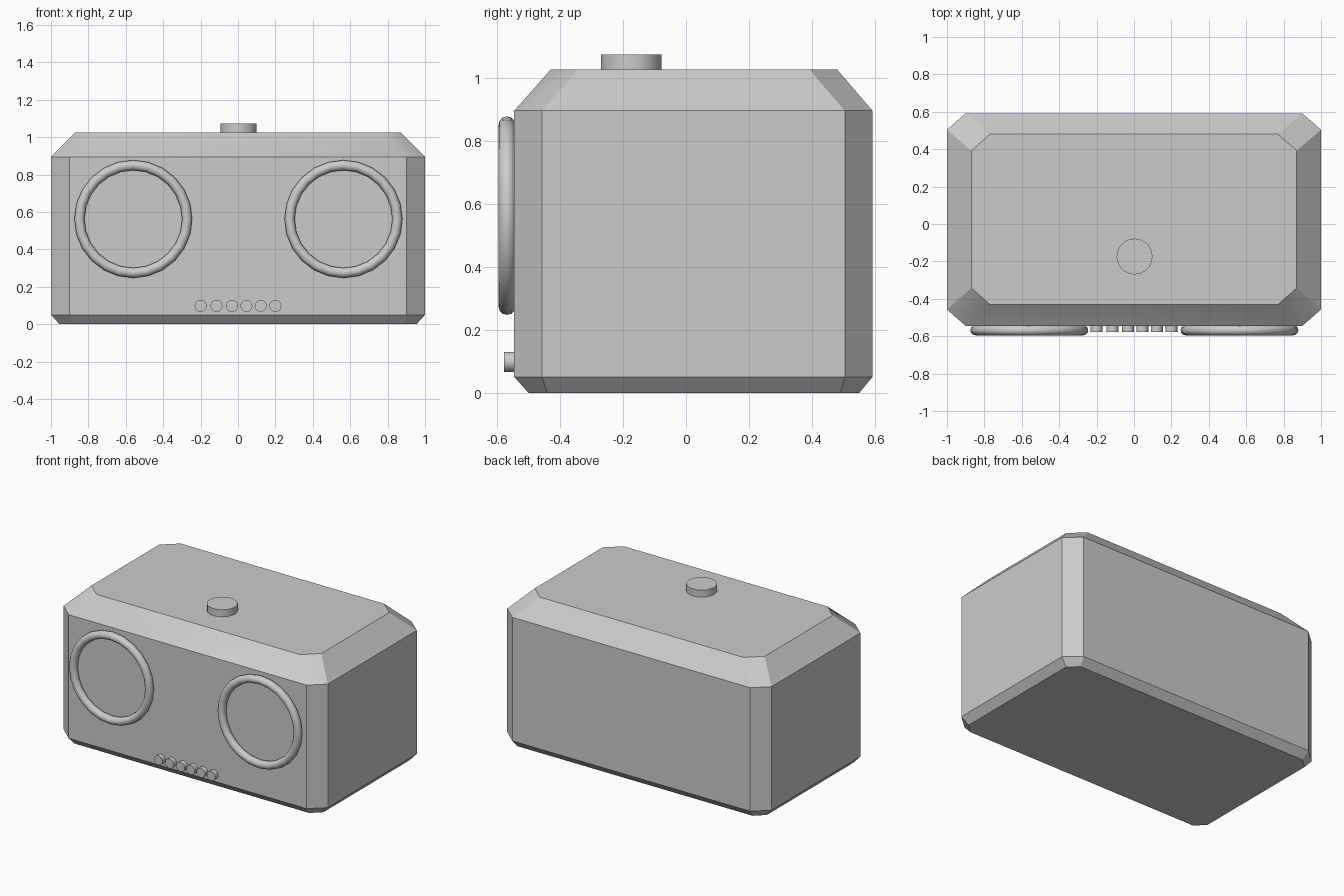
import bpy, bmesh, math

if "Cube" in bpy.data.objects:
    bpy.data.objects.remove(bpy.data.objects["Cube"])

FRONT = -0.545


def finish(name, angle=30):
    ob = bpy.context.object
    ob.name = name
    bpy.ops.object.shade_smooth_by_angle(angle=math.radians(angle))
    return ob


def octagon(bm, z, hx, y0, y1, cx, cy):
    pts = [(-hx + cx, y0), (hx - cx, y0), (hx, y0 + cy), (hx, y1 - cy),
           (hx - cx, y1), (-hx + cx, y1), (-hx, y1 - cy), (-hx, y0 + cy)]
    return [bm.verts.new((x, y, z)) for x, y in pts]


def cylinder(name, radius, start, end, rot=(0, 0, 0), sides=20):
    mid = [(a + b) / 2 for a, b in zip(start, end)]
    bpy.ops.mesh.primitive_cylinder_add(vertices=sides, radius=radius,
                                        depth=math.dist(start, end),
                                        location=mid, rotation=rot)
    return finish(name)


# Body: stacked octagonal sections with bevelled top and bottom rims
bm = bmesh.new()
rings = [octagon(bm, 0.0, 0.955, -0.50, 0.55, 0.065, 0.06),
         octagon(bm, 0.05, 1.0, FRONT, 0.592, 0.10, 0.088),
         octagon(bm, 0.895, 1.0, FRONT, 0.592, 0.10, 0.088),
         octagon(bm, 1.025, 0.87, -0.43, 0.48, 0.10, 0.088)]
for lo, hi in zip(rings, rings[1:]):
    for i in range(8):
        j = (i + 1) % 8
        bm.faces.new((lo[i], lo[j], hi[j], hi[i]))
bm.faces.new(rings[0][::-1])
bm.faces.new(rings[-1])
mesh = bpy.data.meshes.new("speaker_body")
bm.to_mesh(mesh)
bm.free()
body = bpy.data.objects.new("speaker_body", mesh)
bpy.context.collection.objects.link(body)
bpy.context.view_layer.objects.active = body
body.select_set(True)
finish("speaker_body")

# Speaker rims on the front
face_front = (math.radians(90), 0, 0)
for side, x in (("left", -0.56), ("right", 0.564)):
    bpy.ops.mesh.primitive_torus_add(location=(x, -0.568, 0.562),
                                     rotation=face_front,
                                     major_radius=0.288, minor_radius=0.027,
                                     major_segments=24, minor_segments=12)
    finish(side + "_speaker_rim", 40)

# Row of small front buttons
for i, x in enumerate((-0.2, -0.115, -0.032, 0.045, 0.122, 0.2)):
    cylinder(f"front_button_{i + 1}", 0.032, (x, -0.577, 0.098),
             (x, FRONT + 0.02, 0.098), face_front)

# Top control button
cylinder("top_button", 0.096, (0.003, -0.174, 1.0), (0.003, -0.174, 1.073))
